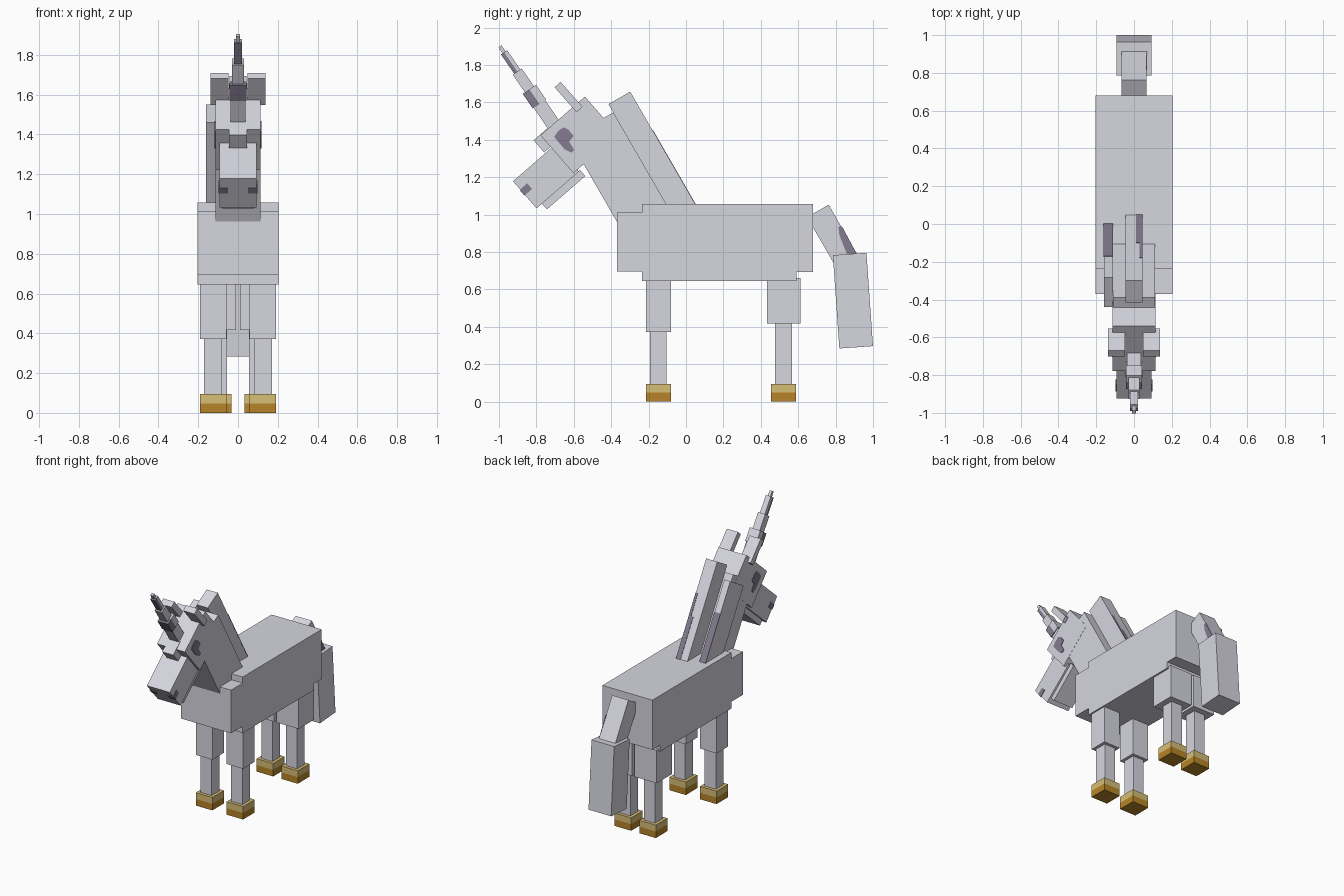
import bpy, bmesh
from math import sin, cos, radians

cube = bpy.data.objects.get("Cube")
if cube:
    bpy.data.objects.remove(cube, do_unlink=True)


def material(name, r, g, b):
    m = bpy.data.materials.new(name)
    m.use_nodes = True
    m.diffuse_color = (r, g, b, 1)
    bsdf = next(n for n in m.node_tree.nodes if n.type == "BSDF_PRINCIPLED")
    bsdf.inputs["Base Color"].default_value = (r, g, b, 1)
    return m


COAT = material("pale grey coat", .67, .67, .74)
DARK = material("purple grey marking", .23, .20, .28)
GOLD = material("light gold", .68, .51, .18)
BRONZE = material("dark gold", .47, .23, .02)


def prism(name, profile, x0, x1, mat=COAT):
    """Extrude a (y, z) profile from x0 to x1."""
    bm = bmesh.new()
    a = [bm.verts.new((x0, y, z)) for y, z in profile]
    b = [bm.verts.new((x1, y, z)) for y, z in profile]
    bm.faces.new(a)
    bm.faces.new(b)
    for i in range(len(a)):
        j = (i + 1) % len(a)
        bm.faces.new((a[i], a[j], b[j], b[i]))
    bmesh.ops.recalc_face_normals(bm, faces=bm.faces[:])
    mesh = bpy.data.meshes.new(name)
    bm.to_mesh(mesh)
    bm.free()
    mesh.materials.append(mat)
    ob = bpy.data.objects.new(name, mesh)
    bpy.context.scene.collection.objects.link(ob)
    return ob


def box(name, x0, x1, y0, y1, z0, z1, mat=COAT):
    return prism(name, [(y0, z0), (y1, z0), (y1, z1), (y0, z1)], x0, x1, mat)


def slab(name, start, angle, length, depth, x0, x1, mat=COAT, du=0, dv=0):
    """Tilted box: runs along the angle, depth to the clockwise side."""
    c, s = cos(radians(angle)), sin(radians(angle))

    def at(u, v):
        return start[0] + u * c + v * s, start[1] + u * s - v * c
    pts = [at(du, dv), at(du + length, dv),
           at(du + length, dv + depth), at(du, dv + depth)]
    return prism(name, pts, x0, x1, mat)


# Body with stepped chest and rump
prism("body", [(-.37, .695), (-.235, .695), (-.235, .645), (.59, .645),
               (.59, .692), (.68, .692), (.68, 1.057), (-.235, 1.057),
               (-.235, 1.012), (-.37, 1.012)], -.203, .203)

# Legs: centre x, centre y, thigh half width, thigh bottom
for part, cx, cy, hw, low in (("front", .125, -.148, .067, .372),
                              ("rear", .1, .522, .09, .417)):
    for side, s in (("left", 1), ("right", -1)):
        for name, h, z0, z1, mat in (("upper_leg", hw, low, .66, COAT),
                                     ("lower_leg", .045, .09, low, COAT),
                                     ("hoof_top", .067, .048, .095, GOLD),
                                     ("hoof_base", .067, 0, .048, BRONZE)):
            box(f"{part}_{side}_{name}", s * cx - h, s * cx + h,
                cy - h, cy + h, z0, z1, mat)

# Tail
slab("tail_upper", (.80, .722), 120, .305, .133, -.066, .066)
slab("tail_lower", (.82, .284), 94, .5, .18, -.092, .092)
prism("tail_marking", [(.815, .935), (.835, .935), (.913, .79),
                       (.86, .79), (.82, .89)], .064, .069, DARK)

# Neck and mane
slab("neck", (-.305, .85), 120, .645, .276, -.112, .112)
mane, side_mane = (-.016, .9), (-.088, .85)
slab("mane", mane, 120, .797, .134, -.045, .045)
slab("side_mane", side_mane, 120, .704, .18, -.16, -.112)
slab("mane_marking_low", mane, 120, .3, .005, .01, .046, DARK, .1, .132)
slab("mane_marking_high", mane, 120, .16, .005, .028, .046, DARK, .4, .132)
slab("side_mane_marking", side_mane, 120, .36, .005, -.161, -.111, DARK, .12, .178)

# Head
TILT = 41
muzzle = (-.925, 1.178)
slab("head", (-.778, 1.424), TILT, .315, .268, -.113, .113)
slab("muzzle", muzzle, TILT, .3, .192, -.093, .093)
slab("jaw", (-.772, 1.06), TILT, .272, .043, -.08, .08)
slab("forelock", (-.815, 1.397), TILT, .11, .086, -.045, .045)

# Paired ears, eyes and nostrils
eye = [(-.705, 1.415), (-.685, 1.445), (-.655, 1.467), (-.63, 1.455),
       (-.60, 1.42), (-.625, 1.39), (-.597, 1.345), (-.612, 1.33), (-.65, 1.35)]
for side, s in (("left", 1), ("right", -1)):
    slab(side + "_ear", (-.585, 1.547), 131.4, .178, .043, s * .047, s * .138)
    prism(side + "_eye", eye, s * .11, s * .117, DARK)
    slab(side + "_nostril_front", muzzle, TILT, .008, .035,
         s * .05, s * .096, DARK, -.004, .062)
    slab(side + "_nostril_side", muzzle, TILT, .05, .04,
         s * .09, s * .097, DARK, 0, .058)

# Horn: tapering segments, some with a dark front half
horn = (-.713, 1.488)
for name, t, length, h, marked in (("horn_base", -.06, .22, .037, False),
                                   ("horn_collar", .125, .095, .043, True),
                                   ("horn_middle", .2, .135, .029, False),
                                   ("horn_upper", .33, .13, .02, True),
                                   ("horn_tip", .45, .048, .01, False)):
    split = h if marked else 0
    slab(name, horn, 124.4, length, 2 * h - split, -h, h, COAT, t, split - h)
    if marked:
        slab(name + "_marking", horn, 124.4, length, h, -h, h, DARK, t, -h)
